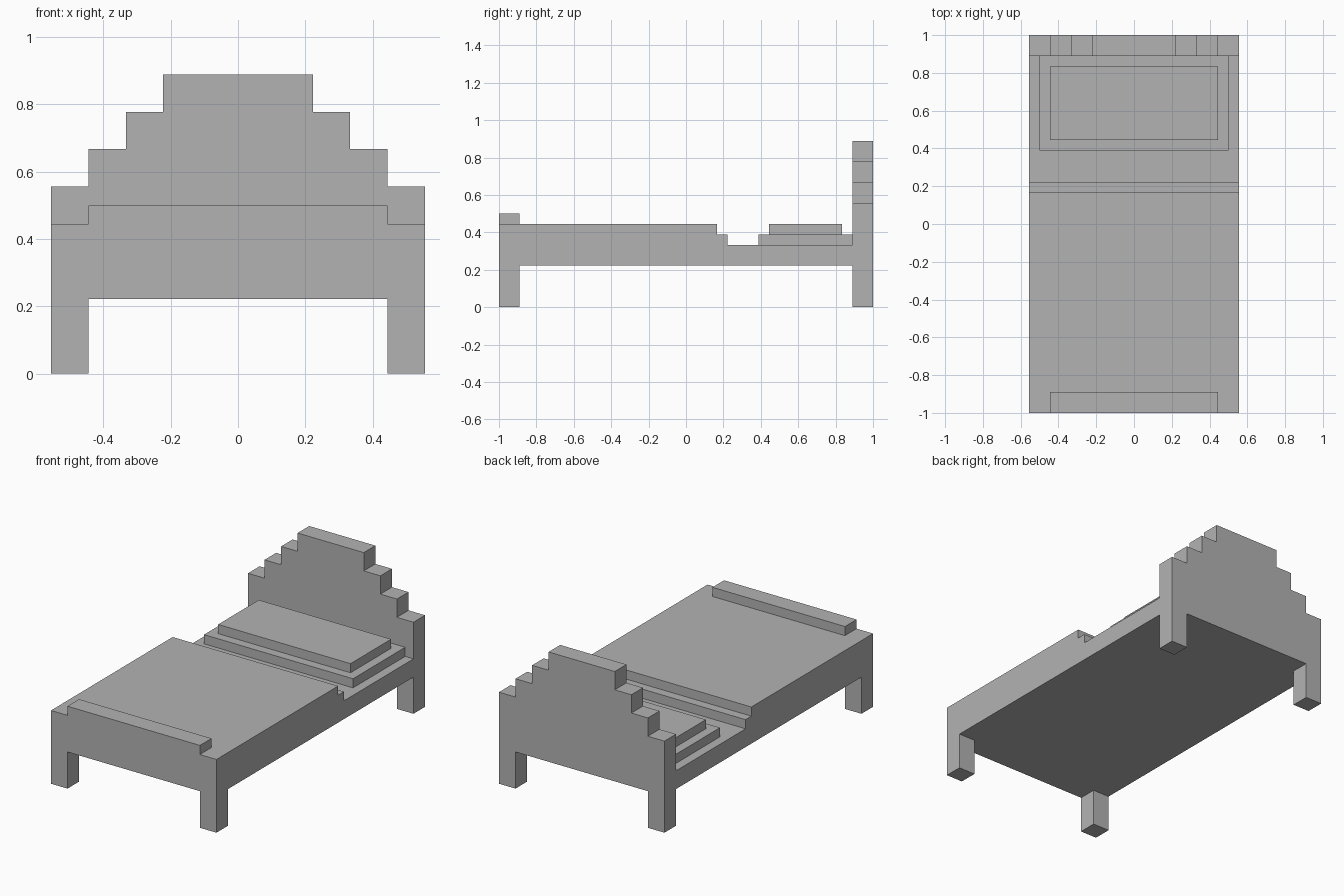
import bpy
import bmesh

cube = bpy.data.objects.get("Cube")
if cube:
    bpy.data.objects.remove(cube, do_unlink=True)

U = 1 / 18  # the bed is laid out on a grid of 36 units per length

grey = bpy.data.materials.new("plain grey")
grey.use_nodes = True
grey.diffuse_color = (0.45, 0.45, 0.45, 1)
grey.node_tree.nodes["Principled BSDF"].inputs["Base Color"].default_value = grey.diffuse_color


def prism(name, outline, depth):
    """Extrude a closed outline (grid units) by the depth vector."""
    bm = bmesh.new()
    face = bm.faces.new([bm.verts.new([c * U for c in p]) for p in outline])
    new = bmesh.ops.extrude_face_region(bm, geom=[face])["geom"]
    verts = [v for v in new if isinstance(v, bmesh.types.BMVert)]
    bmesh.ops.translate(bm, vec=[d * U for d in depth], verts=verts)
    bmesh.ops.recalc_face_normals(bm, faces=bm.faces)
    mesh = bpy.data.meshes.new(name)
    bm.to_mesh(mesh)
    bm.free()
    mesh.materials.append(grey)
    obj = bpy.data.objects.new(name, mesh)
    bpy.context.collection.objects.link(obj)
    return obj


def box(name, x0, x1, y0, y1, z0, z1):
    base = [(x0, y0, z0), (x1, y0, z0), (x1, y1, z0), (x0, y1, z0)]
    return prism(name, base, (0, 0, z1 - z0))


# Frame, mattress and folded blanket: one stepped side profile
side = [(-18, 4), (16, 4), (16, 6), (4, 6), (4, 7), (3, 7), (3, 8), (-18, 8)]
prism("frame_and_blanket", [(-10, y, z) for y, z in side], (20, 0, 0))

# Headboard with its two legs: mirrored stepped profile
half = [(8, 4), (8, 0), (10, 0), (10, 10), (8, 10), (8, 12),
        (6, 12), (6, 14), (4, 14), (4, 16)]
front = half + [(-x, z) for x, z in reversed(half)]
prism("headboard", [(x, 16, z) for x, z in front], (0, 2, 0))

# Footboard rail and front legs
box("footboard_rail", -8, 8, -18, -16, 8, 9)
box("front_leg_left", 8, 10, -18, -16, 0, 4)
box("front_leg_right", -10, -8, -18, -16, 0, 4)

# Pillow in two layers
box("pillow_base", -9, 9, 7, 16, 6, 7)
box("pillow_top", -8, 8, 8, 15, 7, 8)
